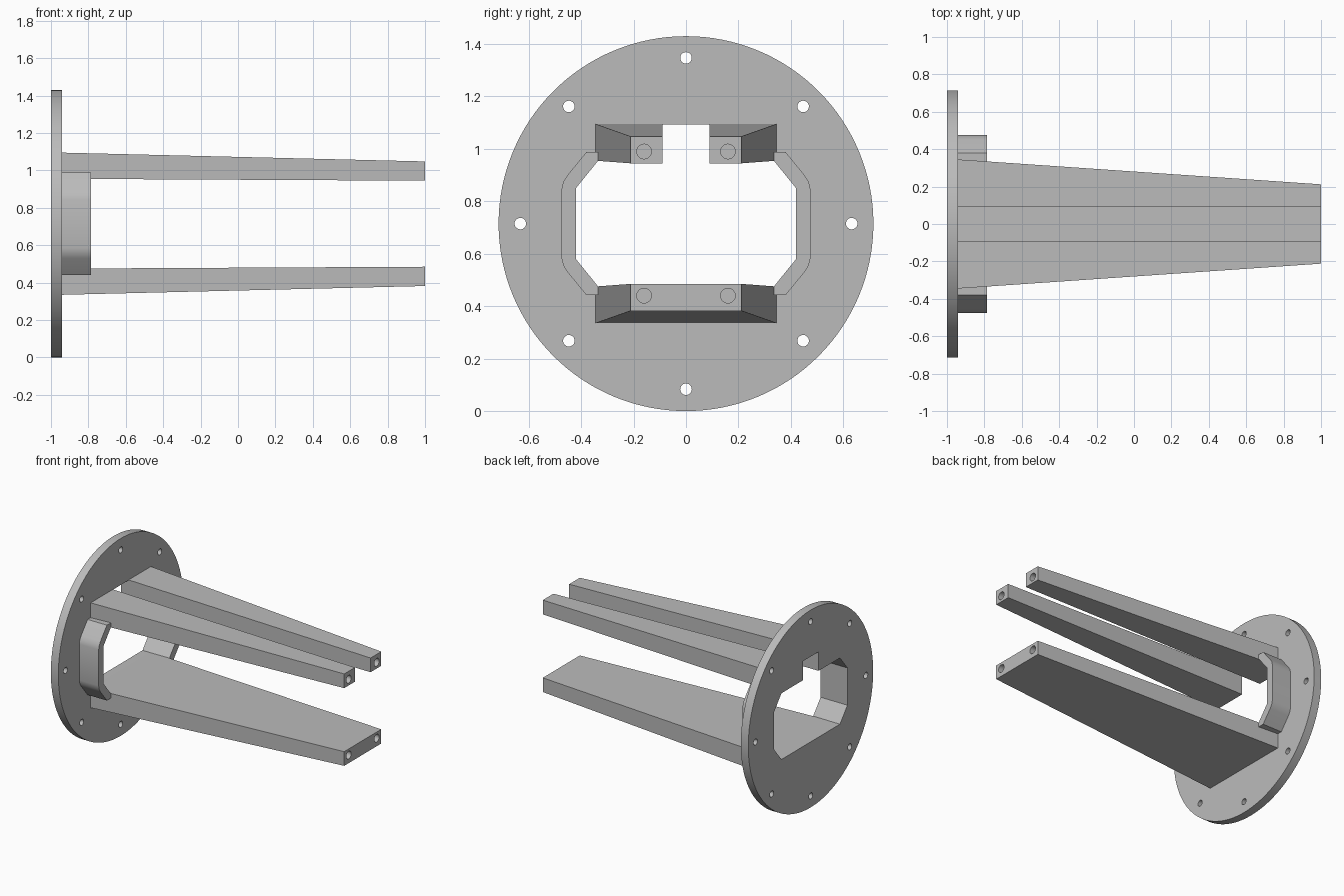
import bpy, bmesh, math

if "Cube" in bpy.data.objects:
    bpy.data.objects.remove(bpy.data.objects["Cube"], do_unlink=True)

R = 0.715            # flange radius and axis height
BACK, FACE, TIP = -1.0, -0.94, 1.0

grey = bpy.data.materials.new("plain_grey")
grey.use_nodes = True
grey.diffuse_color = (0.5, 0.5, 0.5, 1)
grey.node_tree.nodes["Principled BSDF"].inputs["Base Color"].default_value = (0.5, 0.5, 0.5, 1)


def loft(name, x0, ring0, x1, ring1=None):
    """Solid between two (y, height from axis) outlines."""
    bm = bmesh.new()
    ends = [[bm.verts.new((x, y, R + h)) for y, h in ring]
            for x, ring in ((x0, ring0), (x1, ring1 or ring0))]
    n = len(ring0)
    bm.faces.new(ends[0])
    bm.faces.new(ends[1])
    for i in range(n):
        j = (i + 1) % n
        bm.faces.new((ends[0][i], ends[0][j], ends[1][j], ends[1][i]))
    bmesh.ops.recalc_face_normals(bm, faces=bm.faces)
    mesh = bpy.data.meshes.new(name)
    bm.to_mesh(mesh)
    bm.free()
    mesh.materials.append(grey)
    obj = bpy.data.objects.new(name, mesh)
    bpy.context.collection.objects.link(obj)
    return obj


def circle(y, h, r, n):
    return [(y + r * math.cos(2 * math.pi * i / n), h + r * math.sin(2 * math.pi * i / n))
            for i in range(n)]


def box(y0, y1, h0, h1):
    return [(y0, h0), (y1, h0), (y1, h1), (y0, h1)]


def activate(obj):
    bpy.ops.object.select_all(action='DESELECT')
    obj.select_set(True)
    bpy.context.view_layer.objects.active = obj


def cut(obj, cutters):
    activate(obj)
    for cutter in cutters:
        cutter.hide_render = True
        mod = obj.modifiers.new("cut", 'BOOLEAN')
        mod.operation = 'DIFFERENCE'
        mod.solver = 'EXACT'
        mod.object = cutter
        bpy.ops.object.modifier_apply(modifier=mod.name)
        bpy.data.objects.remove(cutter, do_unlink=True)


# Round flange with its central opening and ring of bolt holes
flange = loft("flange", BACK, circle(0, 0, R, 128), FACE)
half = [(0.335, -0.24), (0.42, -0.135), (0.42, 0.135), (0.335, 0.24), (0.09, 0.24), (0.09, 0.378)]
opening = half + [(-y, h) for y, h in reversed(half)]
cutters = [loft("opening_cutter", BACK - 0.1, opening, FACE + 0.1)]
for i in range(8):
    a = i * math.pi / 4
    ring = circle(0.632 * math.cos(a), 0.632 * math.sin(a), 0.022, 24)
    cutters.append(loft("bolt_cutter", BACK - 0.1, ring, FACE + 0.1))
cut(flange, cutters)


def tip_holes(h, sides):
    return [loft("tip_cutter", TIP - 0.2, circle(s * 0.16, h, 0.028, 32), TIP + 0.1) for s in sides]


# Wide lower arm
lower_arm = loft("lower_arm", FACE, box(-0.345, 0.345, -0.38, -0.24),
                 TIP, box(-0.212, 0.212, -0.333, -0.23))
cut(lower_arm, tip_holes(-0.275, (-1, 1)))
parts = [flange, lower_arm]

# Paired upper arms and side brackets
outer = [(0.335, 0.24), (0.335, 0.273), (0.38, 0.273), (0.452, 0.185), (0.468, 0.16), (0.475, 0.13)]
inner = [(0.42, -0.135), (0.42, 0.135)]
bracket = outer + [(y, -h) for y, h in reversed(outer)] + inner
for side, s in (("left", 1), ("right", -1)):
    arm = loft("upper_arm_" + side, FACE, box(s * 0.09, s * 0.345, 0.24, 0.38),
               TIP, box(s * 0.09, s * 0.212, 0.23, 0.333))
    cut(arm, tip_holes(0.275, (s,)))
    parts += [arm, loft("bracket_" + side, FACE, [(s * y, h) for y, h in bracket], -0.785)]

# Smooth curved walls, keep edges crisp
for obj in parts:
    activate(obj)
    bpy.ops.object.shade_smooth_by_angle(angle=math.radians(30))

# Name the sides of the model by its own orientation
for obj in parts:
    obj.name = obj.name.replace("_left", "_rear").replace("_right", "_front")
